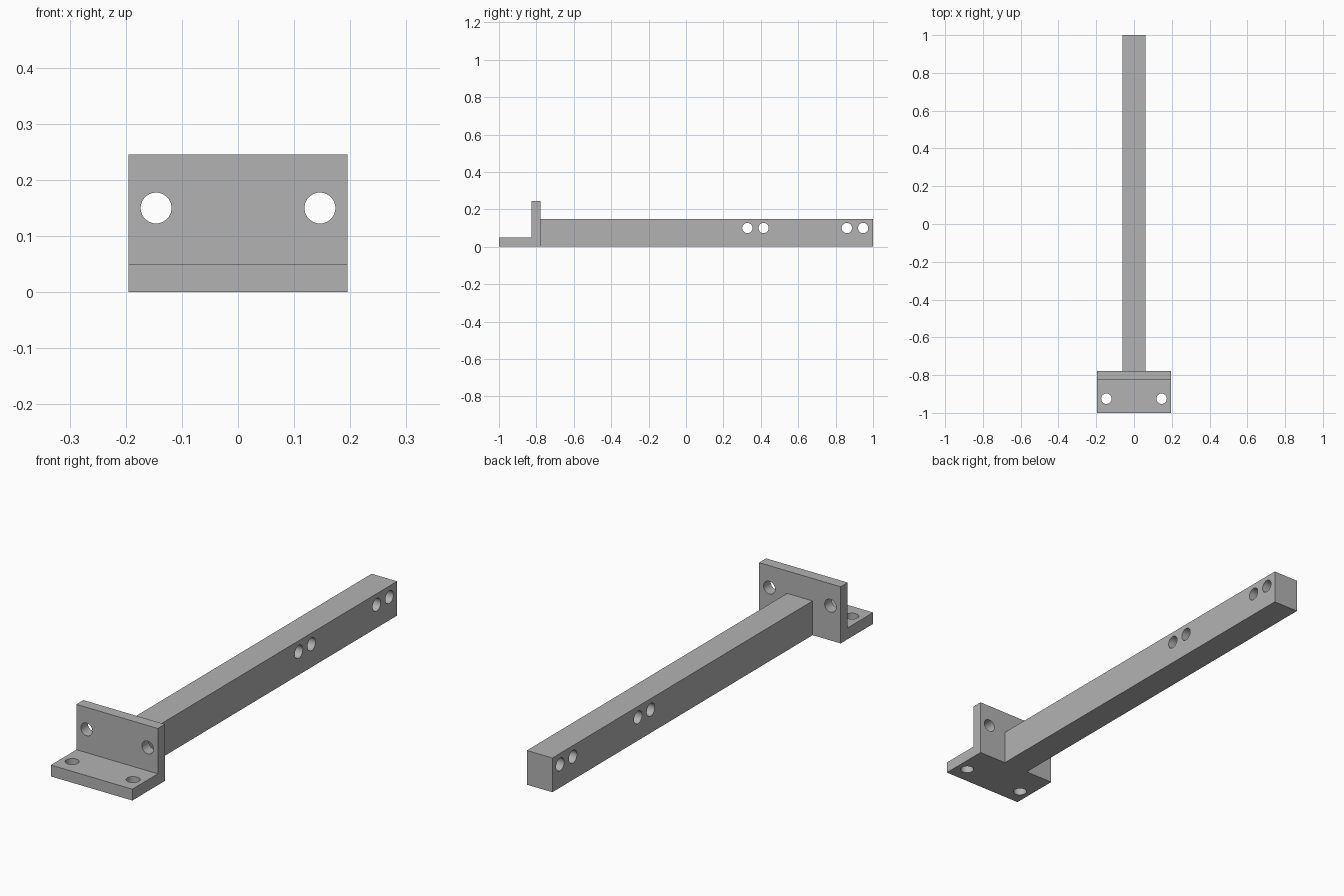
import bpy
import bmesh
from math import pi
from mathutils import Matrix, Vector

cube = bpy.data.objects.get("Cube")
if cube:
    bpy.data.objects.remove(cube, do_unlink=True)

# Single plain grey finish
grey = bpy.data.materials.new("plain grey")
grey.use_nodes = True
colour = (0.45, 0.45, 0.45, 1)
grey.diffuse_color = colour
grey.node_tree.nodes["Principled BSDF"].inputs["Base Color"].default_value = colour


def make_object(name, bm):
    bmesh.ops.recalc_face_normals(bm, faces=bm.faces[:])
    mesh = bpy.data.meshes.new(name)
    bm.to_mesh(mesh)
    bm.free()
    mesh.materials.append(grey)
    obj = bpy.data.objects.new(name, mesh)
    bpy.context.collection.objects.link(obj)
    return obj


def extruded(name, profile, half_width):
    """Extrude a side profile of (y, z) points along x."""
    bm = bmesh.new()
    face = bm.faces.new([bm.verts.new((-half_width, y, z)) for y, z in profile])
    result = bmesh.ops.extrude_face_region(bm, geom=[face])
    verts = [g for g in result["geom"] if isinstance(g, bmesh.types.BMVert)]
    bmesh.ops.translate(bm, verts=verts, vec=(2 * half_width, 0, 0))
    return make_object(name, bm)


def drill(obj, holes, radius, depth, rotation):
    """Cut round through holes, then drop the cutter."""
    bm = bmesh.new()
    for centre in holes:
        bmesh.ops.create_cone(bm, cap_ends=True, segments=40, radius1=radius,
                              radius2=radius, depth=depth,
                              matrix=Matrix.Translation(Vector(centre)) @ rotation)
    cutter = make_object("hole_cutter", bm)
    cutter.hide_render = True
    mod = obj.modifiers.new("holes", "BOOLEAN")
    mod.object = cutter
    mod.solver = "EXACT"
    bpy.context.view_layer.objects.active = obj
    bpy.ops.object.modifier_apply(modifier=mod.name)
    bpy.data.objects.remove(cutter, do_unlink=True)


def shade(obj):
    bpy.ops.object.select_all(action="DESELECT")
    obj.select_set(True)
    bpy.context.view_layer.objects.active = obj
    bpy.ops.object.shade_smooth_by_angle(angle=pi / 6)


along_x = Matrix.Rotation(pi / 2, 4, "Y")
along_y = Matrix.Rotation(pi / 2, 4, "X")
along_z = Matrix.Identity(4)

# L-shaped mounting bracket with two holes in each leg
back, front = -0.778, -0.826
bracket = extruded("mounting_bracket", [(-1, 0), (back, 0), (back, 0.245),
                                        (front, 0.245), (front, 0.049), (-1, 0.049)], 0.195)
drill(bracket, [(s * 0.146, -0.802, 0.15) for s in (-1, 1)], 0.0275, 0.1, along_y)
drill(bracket, [(s * 0.146, -0.925, 0.025) for s in (-1, 1)], 0.0275, 0.1, along_z)
shade(bracket)

# Long square-ended arm with two pairs of cross holes
arm = extruded("support_arm", [(back, 0), (1, 0), (1, 0.148), (back, 0.148)], 0.061)
drill(arm, [(0, y, 0.1) for y in (0.328, 0.415, 0.86, 0.947)], 0.0275, 0.3, along_x)
shade(arm)
